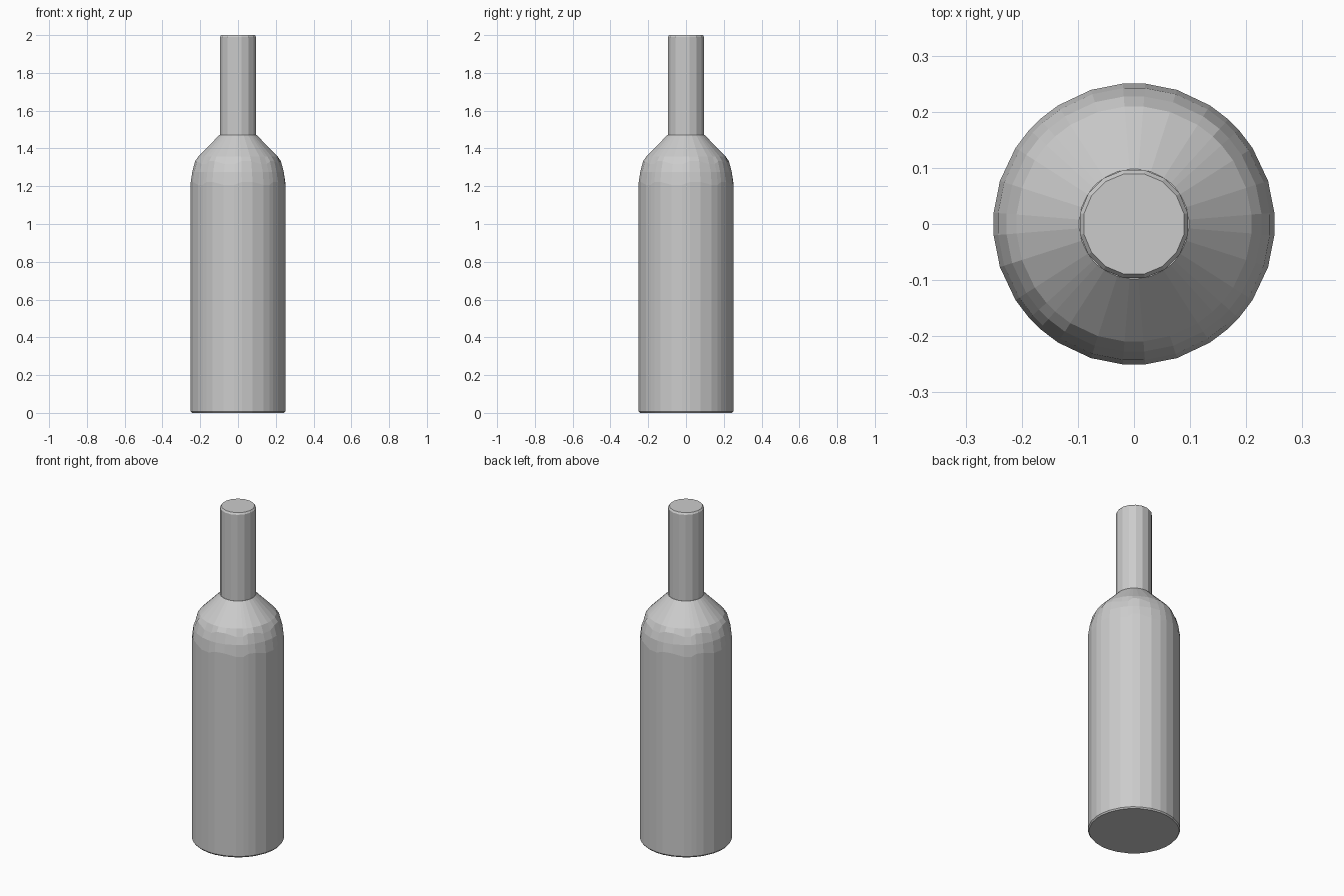
import bpy
import bmesh
from math import cos, sin, radians, pi

cube = bpy.data.objects.get("Cube")
if cube:
    bpy.data.objects.remove(cube, do_unlink=True)

grey = bpy.data.materials.new("plain grey")
grey.use_nodes = True
COLOUR = (0.6, 0.6, 0.6, 1)
grey.diffuse_color = COLOUR
grey.node_tree.nodes["Principled BSDF"].inputs["Base Color"].default_value = COLOUR


def lathe(name, profile, angles, ripple=()):
    """Flat-faced closed solid from (radius, height) rings; rippled rings alternate in height."""
    bm = bmesh.new()
    rings = []
    for k, (r, z) in enumerate(profile):
        dz = 0.008 if k in ripple else 0
        rings.append([bm.verts.new((r * cos(a), r * sin(a), z + dz * (-1) ** (i // 2)))
                      for i, a in enumerate(angles)])
    n = len(angles)
    for low, high in zip(rings, rings[1:]):
        for i in range(n):
            j = (i + 1) % n
            bm.faces.new((low[i], low[j], high[j], high[i]))
    bm.faces.new(rings[0][::-1])
    bm.faces.new(rings[-1])
    bmesh.ops.recalc_face_normals(bm, faces=bm.faces)
    mesh = bpy.data.meshes.new(name)
    bm.to_mesh(mesh)
    bm.free()
    mesh.materials.append(grey)
    obj = bpy.data.objects.new(name, mesh)
    bpy.context.collection.objects.link(obj)
    return obj


# Body and shoulder: uneven facets, repeated in each quadrant
quadrant = (4.6, 17.8, 32.7, 42, 48, 57.3, 72.2, 85.4)
body_angles = [radians(q * 90 + a) for q in range(4) for a in quadrant]
lathe("bottle_body",
      [(0.245, 0), (0.251, 0.008), (0.251, 1.215), (0.243, 1.275),
       (0.228, 1.325), (0.21, 1.358), (0.098, 1.472)],
      body_angles, ripple=(2, 4))

# Neck: narrow cylinder with a small rim bevel
neck_angles = [(i + 0.5) * pi / 8 for i in range(16)]
lathe("bottle_neck",
      [(0.098, 1.465), (0.098, 1.99), (0.091, 2.0)], neck_angles)
